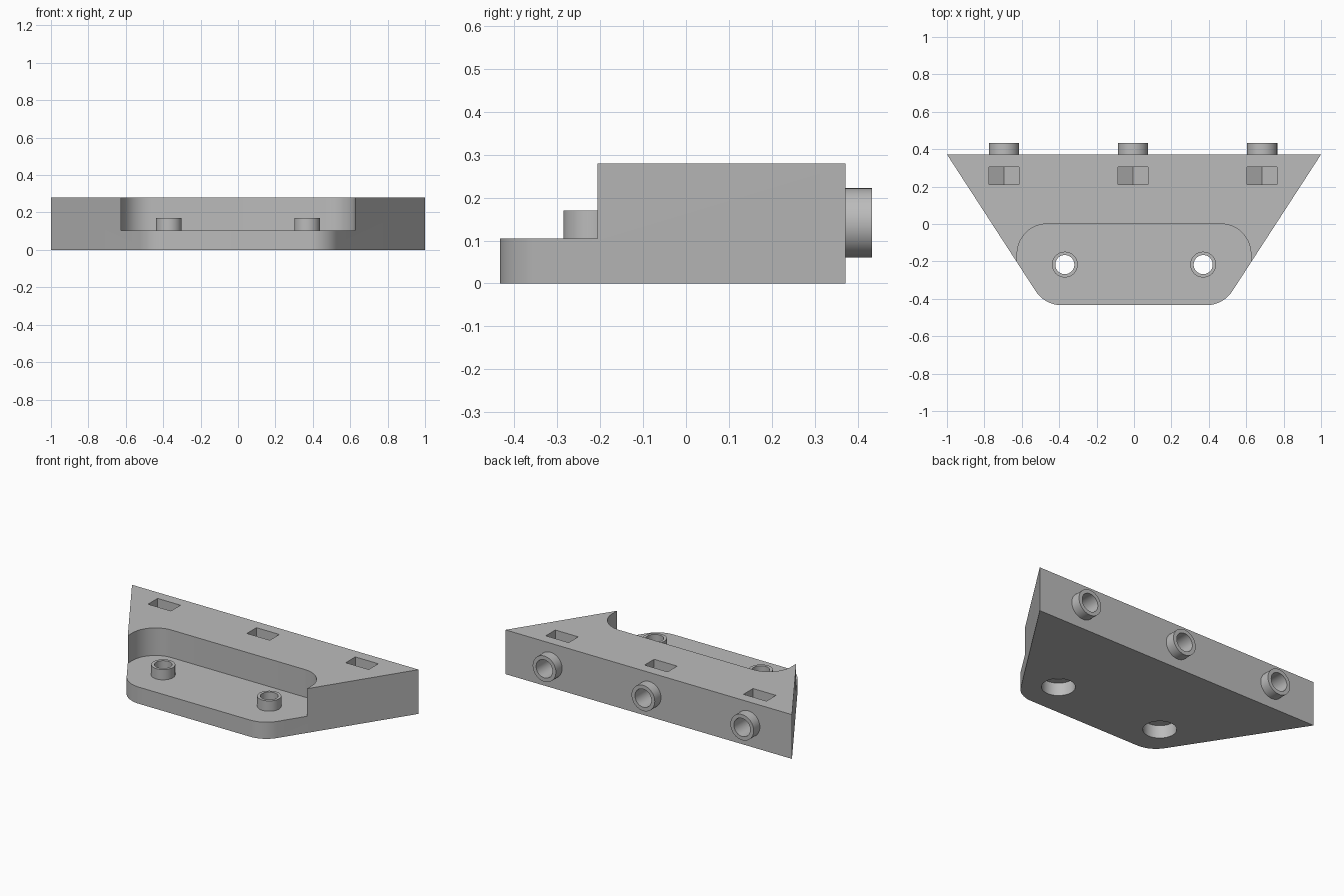
import bpy, bmesh, math
from mathutils import Vector

cube = bpy.data.objects.get("Cube")
if cube:
    bpy.data.objects.remove(cube, do_unlink=True)

grey = bpy.data.materials.new("plain_grey")
grey.use_nodes = True
grey.diffuse_color = (0.5, 0.5, 0.5, 1)
grey.node_tree.nodes["Principled BSDF"].inputs["Base Color"].default_value = (0.5, 0.5, 0.5, 1)


def rounded(points, steps=12):
    """Outline from (x, y, radius) corners, each rounded by a tangent arc."""
    out = []
    for i, (x, y, r) in enumerate(points):
        p = Vector((x, y))
        if r == 0:
            out.append(p)
            continue
        a = (Vector(points[i - 1][:2]) - p).normalized()
        b = (Vector(points[(i + 1) % len(points)][:2]) - p).normalized()
        half = a.angle(b) / 2
        centre = p + (a + b).normalized() * r / math.sin(half)
        start = p + a * r / math.tan(half) - centre
        end = p + b * r / math.tan(half) - centre
        sweep = math.pi - 2 * half
        for k in range(steps + 1):
            t = k / steps
            out.append(centre + (start * math.sin((1 - t) * sweep)
                                 + end * math.sin(t * sweep)) / math.sin(sweep))
    return out


def prism(name, outline, low, high, along_y=False):
    """Extrude an outline along z, or an x-z outline along y."""
    place = (lambda p, d: (p[0], d, p[1])) if along_y else (lambda p, d: (p[0], p[1], d))
    bm = bmesh.new()
    face = bm.faces.new([bm.verts.new(place(p, low)) for p in outline])
    new = bmesh.ops.extrude_face_region(bm, geom=[face])["geom"]
    shift = Vector(place((0, 0), high - low))
    bmesh.ops.translate(bm, vec=shift, verts=[v for v in new if isinstance(v, bmesh.types.BMVert)])
    bmesh.ops.recalc_face_normals(bm, faces=bm.faces)
    mesh = bpy.data.meshes.new(name)
    bm.to_mesh(mesh)
    bm.free()
    mesh.materials.append(grey)
    obj = bpy.data.objects.new(name, mesh)
    bpy.context.collection.objects.link(obj)
    return obj


def circle(cx, cy, r, n=48, turn=0):
    angles = [turn + 2 * math.pi * k / n for k in range(n)]
    return [(cx + r * math.cos(a), cy + r * math.sin(a)) for a in angles]


def combine(target, tool, operation):
    """Apply a boolean and discard the tool."""
    tool.hide_render = True
    mod = target.modifiers.new("combine", 'BOOLEAN')
    mod.operation, mod.object, mod.solver = operation, tool, 'EXACT'
    bpy.context.view_layer.objects.active = target
    bpy.ops.object.modifier_apply(modifier=mod.name)
    bpy.data.objects.remove(tool, do_unlink=True)


# Wedge-shaped body with rounded front corners
body = prism("bracket_body", rounded([(1, 0.372, 0), (-1, 0.372, 0),
                                      (-0.477, -0.434, 0.165), (0.477, -0.434, 0.165)]), 0, 0.279)

# Stepped recess over the front plate
recess = prism("recess_cutter", rounded([(0.625, 0, 0.16), (-0.625, 0, 0.16),
                                         (-0.625, -0.7, 0), (0.625, -0.7, 0)]), 0.105, 0.5)
combine(body, recess, 'DIFFERENCE')

# Front plate bosses with through holes and counterbores underneath
for x in (-0.37, 0.37):
    combine(body, prism("plate_boss", circle(x, -0.217, 0.069), 0.09, 0.17), 'UNION')
    combine(body, prism("hole_cutter", circle(x, -0.217, 0.051), -0.1, 0.4), 'DIFFERENCE')
    combine(body, prism("counterbore_cutter", circle(x, -0.217, 0.095), -0.1, 0.08), 'DIFFERENCE')

# Rear bosses, bores and hexagonal nut slots open at the top
z = 0.141
for x in (-0.695, -0.005, 0.685):
    combine(body, prism("rear_boss", circle(x, z, 0.081), 0.33, 0.434, True), 'UNION')
    combine(body, prism("bore_cutter", circle(x, z, 0.057), 0.15, 0.6, True), 'DIFFERENCE')
    slot = [(x - 0.08, 0.5), (x - 0.08, z - 0.046), (x, z - 0.092),
            (x + 0.08, z - 0.046), (x + 0.08, 0.5)]
    combine(body, prism("slot_cutter", slot, 0.21, 0.305, True), 'DIFFERENCE')

# Smooth the curved walls, keep the edges sharp
bpy.ops.object.select_all(action='DESELECT')
body.select_set(True)
bpy.context.view_layer.objects.active = body
bpy.ops.object.shade_smooth_by_angle(angle=math.radians(30))
